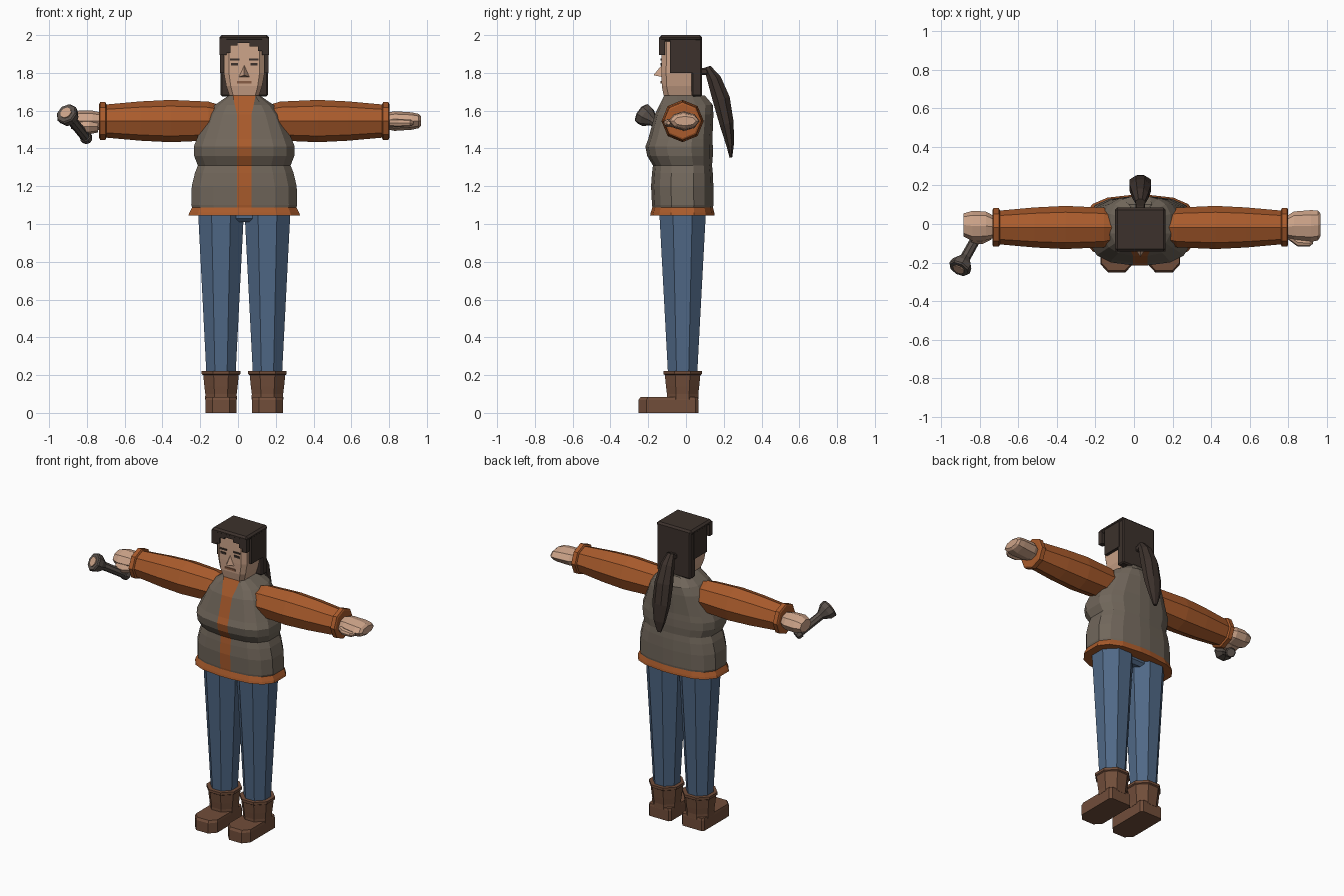
import bpy, bmesh, math
from mathutils import Vector

cube = bpy.data.objects.get("Cube")
if cube:
    bpy.data.objects.remove(cube, do_unlink=True)

CX = 0.033   # body centre line
CY = -0.018  # limb centre depth


def material(name, color):
    m = bpy.data.materials.new(name)
    m.use_nodes = True
    m.diffuse_color = (*color, 1)
    m.node_tree.nodes["Principled BSDF"].inputs["Base Color"].default_value = (*color, 1)
    return m


SKIN = material("skin", (0.61, 0.37, 0.25))
HAIR = material("dark_hair", (0.045, 0.031, 0.025))
ORANGE = material("rust_orange", (0.40, 0.105, 0.025))
VEST = material("vest_grey", (0.165, 0.135, 0.105))
DENIM = material("denim_blue", (0.08, 0.14, 0.24))
LEATHER = material("boot_brown", (0.165, 0.075, 0.042))
METAL = material("torch_grey", (0.10, 0.08, 0.068))
LIP = material("lip_brown", (0.25, 0.11, 0.06))


def make(name, bm, *mats):
    bmesh.ops.recalc_face_normals(bm, faces=bm.faces)
    me = bpy.data.meshes.new(name)
    bm.to_mesh(me)
    bm.free()
    for m in mats:
        me.materials.append(m)
    ob = bpy.data.objects.new(name, me)
    bpy.context.collection.objects.link(ob)
    return ob


def loft(name, rings, *mats):
    """Skin a list of equal point rings and cap both ends."""
    bm = bmesh.new()
    rows = [[bm.verts.new(p) for p in r] for r in rings]
    n = len(rows[0])
    for a, b in zip(rows, rows[1:]):
        for i in range(n):
            j = (i + 1) % n
            bm.faces.new((a[i], a[j], b[j], b[i]))
    bm.faces.new(rows[0])
    bm.faces.new(rows[-1])
    return make(name, bm, *mats)


def oval(center, u, v, n=8, phase=0.0):
    c, u, v = Vector(center), Vector(u), Vector(v)
    return [c + u * math.cos(t) + v * math.sin(t)
            for t in (phase + 2 * math.pi * i / n for i in range(n))]


def tube(name, rows, mat, n=8):
    """Flat-sided vertical tube from rows of x, y, z, half width, half depth."""
    k = 1 / math.cos(math.pi / n)
    return loft(name, [oval((x, y, z), (rx * k, 0, 0), (0, ry * k, 0), n, math.pi / n)
                       for x, y, z, rx, ry in rows], mat)


def along_x(name, rows, mat, z=1.545):
    """Limb along x from rows of x, y, half depth, half height."""
    return loft(name, [oval((x, y, z), (0, ry, 0), (0, 0, rz)) for x, y, ry, rz in rows], mat)


def box(name, x, y, z, mat, bevel=0.0):
    """Box from low/high pairs, x measured from the body centre line."""
    bm = bmesh.new()
    bmesh.ops.create_cube(bm, size=1)
    for v in bm.verts:
        v.co = [p[0] + (p[1] - p[0]) * (c + 0.5)
                for p, c in zip(((CX + x[0], CX + x[1]), y, z), v.co)]
    if bevel:
        bmesh.ops.bevel(bm, geom=bm.edges[:], offset=bevel, segments=1, affect='EDGES')
    return make(name, bm, mat)


# Padded vest with an orange zip strip
def vest_ring(z, hx, front, back, strip=0.038):
    side = []
    mid, half = (front + back) / 2, (back - front) / 2
    for deg in (-62, -40, -15, 15, 40, 62):
        t = math.radians(deg)
        c, s = math.cos(t), math.sin(t)
        side.append((hx * c ** 0.75, mid + half * math.copysign(abs(s) ** 0.75, s)))
    side = [(strip, front)] + side + [(strip, back)]
    loop = side + [(-x, y) for x, y in reversed(side)]
    return [(CX + x, y, z) for x, y in loop]


vest = loft("padded_vest", [vest_ring(*r) for r in (
    (1.07, 0.278, -0.175, 0.14), (1.10, 0.288, -0.18, 0.145),
    (1.20, 0.285, -0.185, 0.145), (1.27, 0.268, -0.18, 0.142),
    (1.31, 0.252, -0.175, 0.138), (1.36, 0.272, -0.205, 0.142),
    (1.41, 0.274, -0.215, 0.142), (1.45, 0.258, -0.2, 0.14),
    (1.58, 0.2, -0.165, 0.145), (1.63, 0.16, -0.14, 0.142, 0.05),
    (1.68, 0.085, -0.115, 0.1, 0.06))], VEST, ORANGE)
for f in vest.data.polygons:
    if abs(f.center.x - CX) < 0.01 and f.normal.y < -0.3:
        f.material_index = 1

# Flared jacket hem
loft("jacket_hem", [vest_ring(*r) for r in (
    (1.045, 0.303, -0.19, 0.152), (1.06, 0.298, -0.187, 0.15),
    (1.095, 0.28, -0.176, 0.141))], ORANGE)

# Limbs, mirrored about the body centre line
for s, side in ((1, "left"), (-1, "right")):
    along_x(side + "_sleeve", [(CX + s * d, CY, r, r) for d, r in (
        (0.13, 0.085), (0.19, 0.103), (0.39, 0.112), (0.55, 0.104), (0.75, 0.086))], ORANGE)
    along_x(side + "_cuff", [(CX + s * d, CY, r, r) for d, r in (
        (0.73, 0.09), (0.735, 0.1), (0.763, 0.1), (0.768, 0.09))], ORANGE)

    lx = CX + s * 0.123
    tube(side + "_trouser_leg", [(lx, CY, 0.2, 0.077, 0.077),
                                 (lx, CY, 1.04, 0.12, 0.122),
                                 (lx, CY, 1.08, 0.12, 0.122)], DENIM)
    tube(side + "_boot_shaft", [(lx, CY, z, r, r) for z, r in (
        (0.07, 0.084), (0.1, 0.083), (0.14, 0.088), (0.2, 0.094),
        (0.205, 0.102), (0.222, 0.102))], LEATHER)
    plan = [(0.083, 0.05), (0.07, 0.065), (-0.07, 0.065), (-0.083, 0.05),
            (-0.083, -0.21), (-0.045, -0.252), (0.045, -0.252), (0.083, -0.21)]
    loft(side + "_shoe", [[(lx + x * k, y * k, z) for x, y in plan]
                          for z, k in ((0, 1), (0.068, 1), (0.083, 0.96))], LEATHER)
box("trouser_seat", (-0.1, 0.1), (-0.11, 0.08), (1.01, 1.08), DENIM, 0.02)

# Open left hand and its thumb
along_x("left_hand", [(0.78, CY, 0.05, 0.042), (0.83, -0.01, 0.075, 0.052),
                      (0.92, -0.01, 0.082, 0.046), (0.955, -0.008, 0.078, 0.038),
                      (0.968, -0.005, 0.06, 0.025)], SKIN)
along_x("left_thumb", [(0.8, -0.06, 0.02, 0.02), (0.85, -0.095, 0.022, 0.022),
                       (0.91, -0.1, 0.018, 0.018), (0.93, -0.092, 0.01, 0.01)], SKIN, 1.535)

# Closed right hand around the torch
along_x("right_hand", [(-0.71, CY, 0.05, 0.042), (-0.77, -0.01, 0.075, 0.055),
                       (-0.84, -0.01, 0.078, 0.056), (-0.885, -0.005, 0.06, 0.04)], SKIN)
along_x("right_fingers", [(-0.74, -0.04, 0.04, 0.03), (-0.79, -0.05, 0.055, 0.04),
                          (-0.845, -0.05, 0.05, 0.035)], SKIN, 1.515)
tail, head = Vector((-0.795, -0.03, 1.445)), Vector((-0.91, -0.235, 1.587))
axis = (head - tail).normalized()
u = axis.cross(Vector((0, 0, 1))).normalized()
v = axis.cross(u)


def torch_ring(t, r):
    return oval(tail.lerp(head, t), u * r, v * r)


loft("torch", [torch_ring(*p) for p in (
    (0, 0.026), (0.04, 0.032), (0.12, 0.032), (0.13, 0.026), (0.7, 0.027),
    (0.86, 0.056), (0.97, 0.06), (1, 0.054))], METAL)
loft("torch_lens", [torch_ring(0.98, 0.032), torch_ring(1.02, 0.032)], SKIN)

# Head and face
tube("neck", [(CX, -0.02, 1.6, 0.075, 0.08), (CX, -0.02, 1.72, 0.07, 0.075)], SKIN)
loft("head", [[(CX + x * w, y, z) for x, y in (
    (-0.75, front), (0.75, front), (1, front + 0.025), (1, 0.05), (-1, 0.05), (-1, front + 0.025))]
    for z, w, front in ((1.68, 0.078, -0.118), (1.73, 0.095, -0.128),
                        (1.8, 0.108, -0.13), (1.97, 0.108, -0.128))], SKIN)
bm = bmesh.new()
tip, top, left, right = [bm.verts.new((CX + x, y, z)) for x, y, z in (
    (0, -0.172, 1.788), (0, -0.128, 1.842), (0.03, -0.126, 1.778), (-0.03, -0.126, 1.778))]
for tri in ((tip, top, left), (tip, right, top), (tip, left, right), (top, right, left)):
    bm.faces.new(tri)
make("nose", bm, SKIN)
box("mouth", (-0.038, 0.038), (-0.134, -0.126), (1.744, 1.757), LIP)
for s, side in ((1, "left"), (-1, "right")):
    def span(a, b):
        return tuple(sorted((s * a, s * b)))
    box(side + "_eyebrow", span(0.025, 0.075), (-0.135, -0.127), (1.866, 1.876), HAIR)
    box(side + "_eye", span(0.032, 0.07), (-0.134, -0.127), (1.838, 1.852), HAIR)
    # Hair at the sides of the face
    box(side + "_hair_panel", span(0.1, 0.128), (-0.085, 0.05), (1.8, 1.985), HAIR)
    box(side + "_front_lock", span(0.095, 0.13), (-0.142, -0.11), (1.895, 1.985), HAIR)

# Hair cap, back and fringe
box("hair_cap", (-0.131, 0.131), (-0.142, 0.086), (1.967, 2.0), HAIR, 0.012)
box("hair_back", (-0.125, 0.125), (0.03, 0.086), (1.675, 1.99), HAIR, 0.008)
for i, (a, b, low) in enumerate(((-0.1, -0.072, 1.905), (-0.074, -0.035, 1.945),
                                 (-0.037, 0.03, 1.958), (0.028, 0.074, 1.94),
                                 (0.072, 0.1, 1.915))):
    box(f"fringe_{i + 1}", (a, b), (-0.141, -0.12), (low, 1.985), HAIR)

# Ponytail swept down the back
lean = Vector((0, 0.95, 0.3))
loft("ponytail", [oval((CX, y, z), (w, 0, 0), lean * d, 8, math.pi / 8) for y, z, d, w in (
    (0.112, 1.832, 0.02, 0.026), (0.148, 1.77, 0.04, 0.045),
    (0.187, 1.66, 0.05, 0.06), (0.216, 1.53, 0.041, 0.06),
    (0.234, 1.42, 0.023, 0.04), (0.238, 1.352, 0.008, 0.014))], HAIR)
box("ponytail_tie", (-0.025, 0.025), (0.08, 0.13), (1.79, 1.825), HAIR, 0.006)
